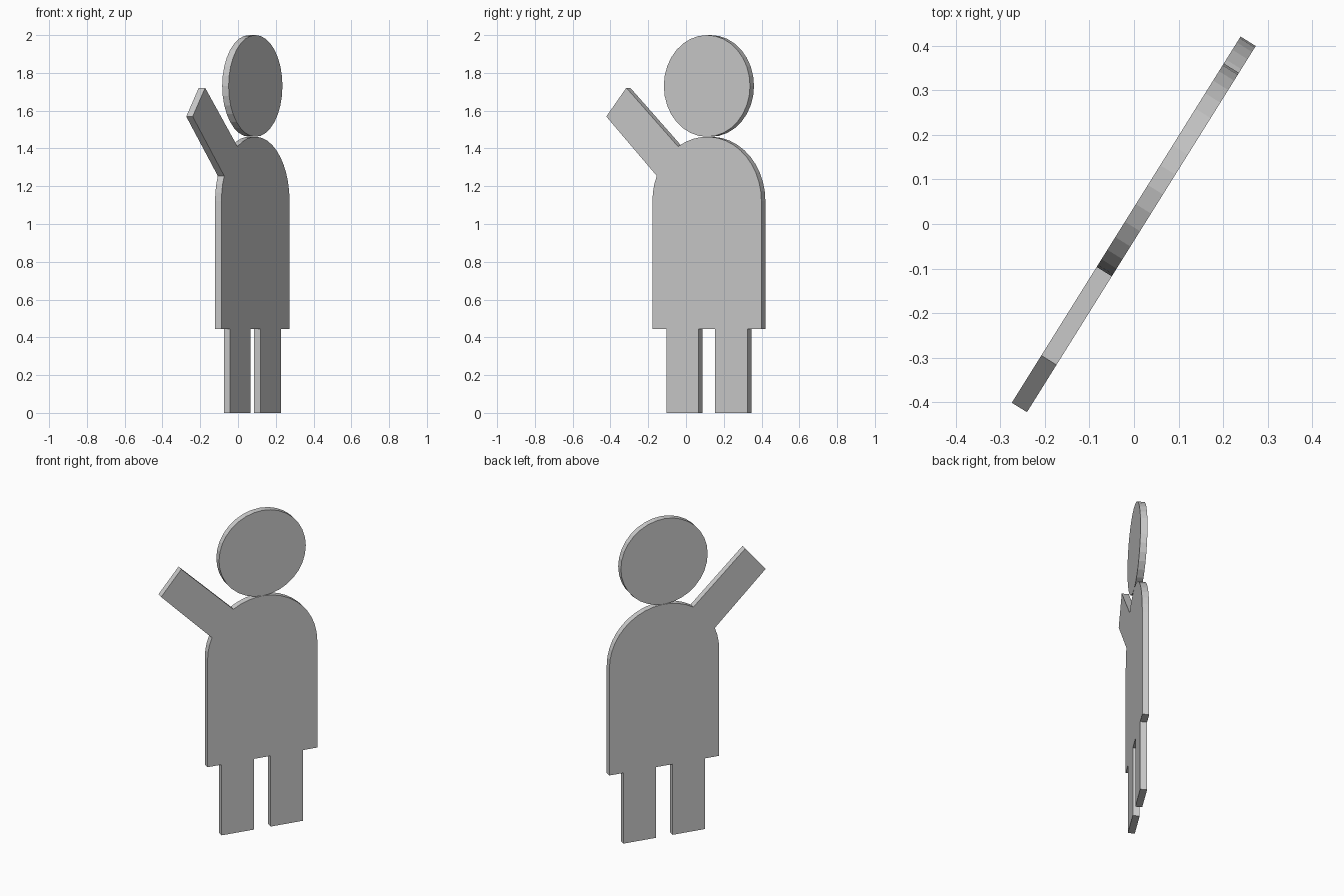
import bpy, bmesh
from math import sin, cos, radians

if "Cube" in bpy.data.objects:
    bpy.data.objects.remove(bpy.data.objects["Cube"])

ANGLE = radians(58)   # the flat figure is turned about z
HALF = 0.02           # half of the board thickness
CX = 0.143            # body axis within the board plane


def arc(cx, cz, r, start, end, steps):
    """Points along a circular arc, angles in degrees."""
    angles = [radians(start + (end - start) * i / steps) for i in range(steps + 1)]
    return [(cx + r * cos(a), cz + r * sin(a)) for a in angles]


def cutout(name, outline):
    """Extrude an outline (width, height) into a thin board, turned about z."""
    bm = bmesh.new()
    face = bm.faces.new([bm.verts.new((u, -HALF, z)) for u, z in outline])
    geom = bmesh.ops.extrude_face_region(bm, geom=[face])["geom"]
    verts = [g for g in geom if isinstance(g, bmesh.types.BMVert)]
    bmesh.ops.translate(bm, verts=verts, vec=(0, 2 * HALF, 0))
    bmesh.ops.recalc_face_normals(bm, faces=bm.faces)
    mesh = bpy.data.meshes.new(name)
    bm.to_mesh(mesh)
    bm.free()
    obj = bpy.data.objects.new(name, mesh)
    obj.rotation_euler.z = ANGLE
    bpy.context.collection.objects.link(obj)
    return obj


# Round head, resting on the top of the shoulders
cutout("head", arc(CX, 1.731, 0.269, 0, 360, 32)[:-1])

# Body, raised arm and legs as one outline
R, SPRING, HEM = 0.34, 1.122, 0.445
leg = [(0.051, HEM), (0.051, 0), (0.253, 0), (0.253, HEM)]
outline = arc(CX, SPRING, R, 0, 122, 14)                 # shoulder arch
outline += [(-0.36, 1.721), (-0.485, 1.569)]             # raised arm end
outline += arc(CX, SPRING, R, 157, 180, 3)               # arch below the arm
outline += [(CX - R, HEM)]
outline += [(CX - u, z) for u, z in reversed(leg)]       # left leg
outline += [(CX + u, z) for u, z in leg]                 # right leg
outline += [(CX + R, HEM)]
cutout("body_with_arm_and_legs", outline)
